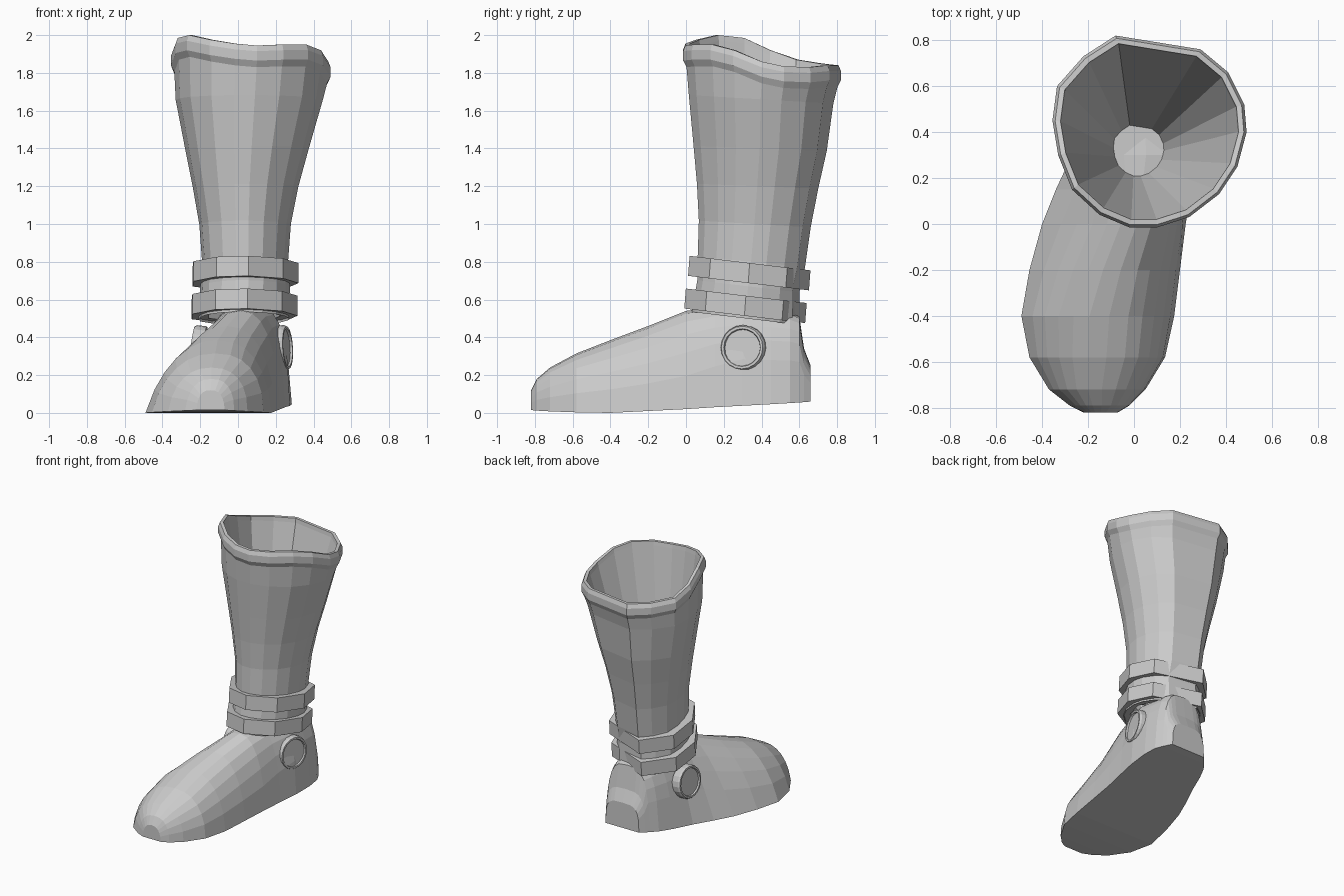
import bpy, math
from mathutils import Vector

if "Cube" in bpy.data.objects:
    bpy.data.objects.remove(bpy.data.objects["Cube"])

# Leg cross-section seen from above, with the height of the wavy rim at each corner
RIM = [(-.08, .82, 1.84), (.29, .76, 1.84), (.41, .66, 1.83), (.48, .52, 1.835),
       (.49, .40, 1.86), (.45, .25, 1.92), (.37, .13, 1.95), (.24, .03, 1.95),
       (.10, -.015, 1.945), (-.02, -.015, 1.955), (-.15, .04, 1.975), (-.27, .15, 2.0),
       (-.33, .30, 1.985), (-.355, .45, 1.92), (-.335, .60, 1.87), (-.22, .73, 1.85)]
CX, CY, HX, HY = .0675, .4025, .4225, .4175
UNIT = [((x - CX) / HX, (y - CY) / HY) for x, y, z in RIM]


def loft(name, rings, cap_start=False, cap_end=False, loop=False):
    """Skin a list of equal-length closed rings."""
    n = len(rings[0])
    verts = [p for r in rings for p in r]
    faces = []
    for i in range(len(rings) if loop else len(rings) - 1):
        a, b = i * n, (i + 1) % len(rings) * n
        faces += [(a + k, a + (k + 1) % n, b + (k + 1) % n, b + k) for k in range(n)]
    if cap_start:
        faces.append(tuple(range(n))[::-1])
    if cap_end:
        faces.append(tuple(range(len(verts) - n, len(verts))))
    mesh = bpy.data.meshes.new(name)
    mesh.from_pydata(verts, [], faces)
    obj = bpy.data.objects.new(name, mesh)
    bpy.context.collection.objects.link(obj)
    bpy.context.view_layer.objects.active = obj
    obj.select_set(True)
    bpy.ops.object.mode_set(mode='EDIT')
    bpy.ops.mesh.select_all(action='SELECT')
    bpy.ops.mesh.normals_make_consistent(inside=False)
    bpy.ops.object.mode_set(mode='OBJECT')
    obj.select_set(False)
    return obj


def leg_ring(x0, x1, y0, y1, z, tilt=0.0, step=1):
    """Leg section fitted to the given extents; tilt lowers the back."""
    cx, cy, hx, hy = (x0 + x1) / 2, (y0 + y1) / 2, (x1 - x0) / 2, (y1 - y0) / 2
    pts = UNIT[::step]
    mx = [min(p[0] for p in pts), max(p[0] for p in pts)]
    my = [min(p[1] for p in pts), max(p[1] for p in pts)]
    out = []
    for u, v in pts:
        u = (u - mx[0]) / (mx[1] - mx[0]) * 2 - 1
        v = (v - my[0]) / (my[1] - my[0]) * 2 - 1
        out.append((cx + u * hx, cy + v * hy, z - tilt * v * hy))
    return out


def rim_ring(inset, drop):
    """Ring following the wavy rim."""
    return [(CX + u * (HX - inset), CY + v * (HY - inset), r[2] - drop)
            for (u, v), r in zip(UNIT, RIM)]


# Shaft: funnel interior, rolled rim, then the outer wall down into the ankle
floor = leg_ring(-.09, .13, .21, .43, .55)
shaft = [floor, rim_ring(.04, .03), rim_ring(.035, 0), rim_ring(.012, 0), rim_ring(0, .03),
         rim_ring(0, .08), rim_ring(.018, .115),
         leg_ring(-.33, .45, .015, .78, 1.66, .06),
         leg_ring(-.28, .375, .04, .745, 1.4, .04),
         leg_ring(-.24, .32, .058, .70, 1.2, .04),
         leg_ring(-.205, .28, .068, .66, 1.0, .06),
         leg_ring(-.19, .265, .062, .63, .80, .1),
         leg_ring(-.20, .275, .06, .60, .67, .12),
         leg_ring(-.21, .27, .03, .605, .50, .12)]
loft("shaft", shaft, cap_start=True)

# Two tilted ankle straps
for name, x0, x1, y0, y1, z in (("upper_strap", -.24, .32, .015, .655, .74),
                                ("lower_strap", -.245, .315, -.005, .635, .567)):
    def strap(inset, dz, dy):
        return leg_ring(x0 + inset, x1 - inset, y0 + inset + dy, y1 - inset + dy,
                        z + dz, .12, 2)
    loft(name, [strap(.09, .053, .004), strap(0, .053, .004), strap(0, -.053, -.004),
                strap(.09, -.053, -.004)], loop=True)

# Foot stations: y, left, right, bottom, top, squareness, top narrowing, top shift
FOOT = [(-.82, -.22, -.07, .015, .12, 2.6, .10, .00),
        (-.79, -.28, -.02, .012, .18, 2.5, .10, .01),
        (-.72, -.37, .05, .008, .24, 2.4, .10, .02),
        (-.58, -.455, .135, .003, .315, 2.4, .15, .04),
        (-.40, -.49, .175, .00, .385, 2.4, .22, .05),
        (-.20, -.455, .20, .01, .46, 2.4, .30, .07),
        (.00, -.40, .225, .02, .54, 2.5, .38, .10),
        (.15, -.34, .25, .03, .56, 3.0, .38, .08),
        (.30, -.27, .275, .038, .56, 3.6, .26, .05),
        (.45, -.21, .285, .046, .54, 3.6, .18, .01),
        (.55, -.16, .275, .052, .53, 3.6, .15, .00),
        (.60, -.12, .25, .055, .51, 3.6, .15, .00),
        (.625, -.10, .235, .057, .34, 4.0, .08, .00),
        (.66, -.07, .21, .06, .25, 4.0, .05, .00)]


def foot_ring(y, xl, xr, zb, zt, n, narrow, shift):
    ring, c, h = [], (xl + xr) / 2, (xr - xl) / 2
    for k in range(13):
        a = math.pi * k / 12
        v = max(0, math.sin(a)) ** (2 / n)
        u = math.copysign(abs(math.cos(a)) ** (2 / n), math.cos(a))
        ring.append((c + shift * v + u * h * (1 - narrow * v), y, zb + (zt - zb) * v))
    # slightly tucked sole edge
    return ring + [(c - h * .96, y, zb), (c + h * .96, y, zb)]


foot = loft("foot", [foot_ring(*s) for s in FOOT], True, True)

# Round ankle discs: raised rim with a shallow dish
PROFILE = [(.12, -.05), (.12, .0), (.113, .014), (.1, .014), (.096, .003)]
for name, pos, normal in (("right_ankle_disc", (.25, .30, .345), (1, -.25, .06)),
                          ("left_ankle_disc", (-.228, .29, .345), (-1, .08, .12))):
    q = Vector(normal).to_track_quat('Z', 'Y')
    loft(name, [[tuple(Vector(pos) + q @ Vector((r * math.cos(t), r * math.sin(t), h)))
                 for t in (math.tau * k / 20 for k in range(20))] for r, h in PROFILE],
         True, True)
